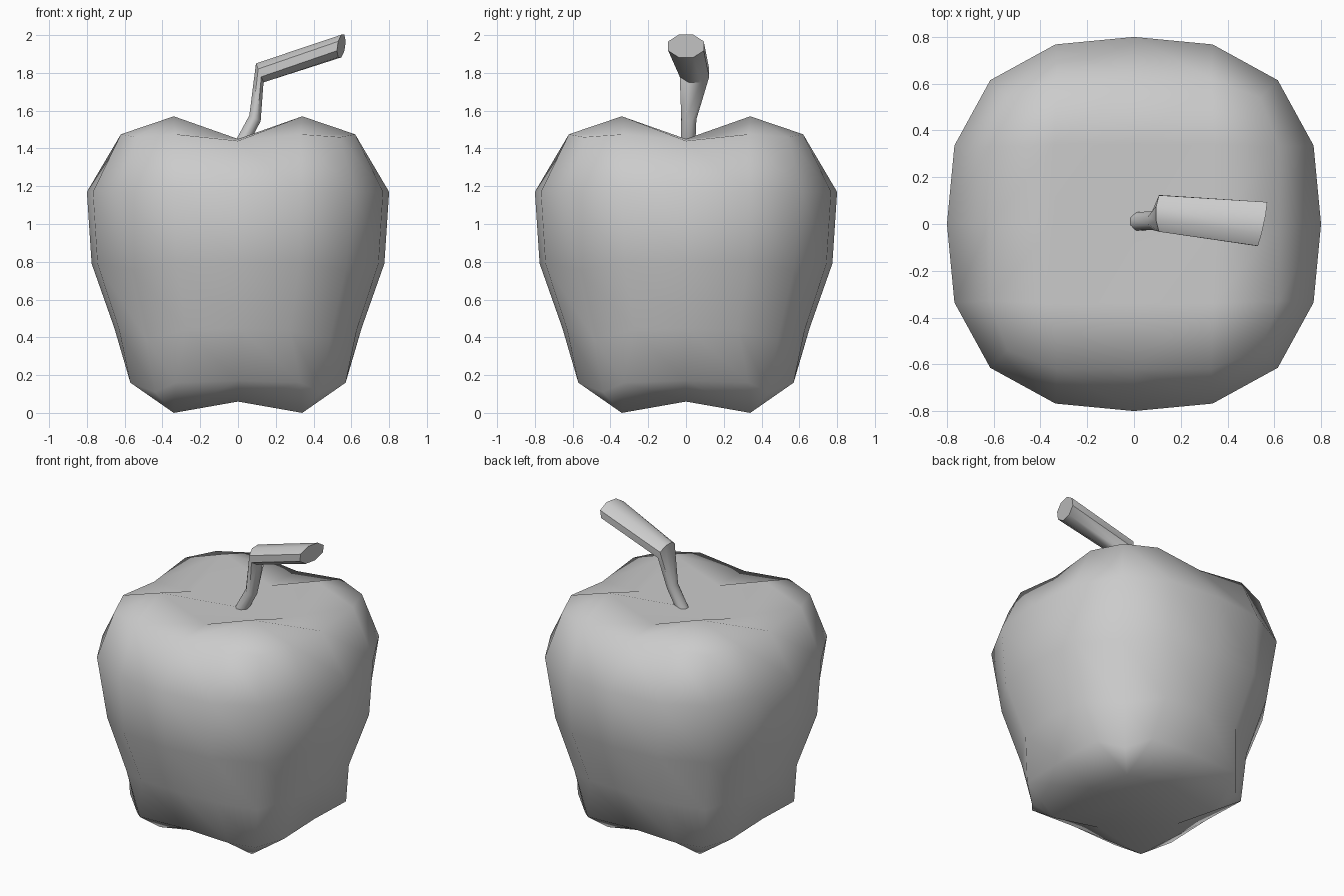
import bpy, bmesh, math
from mathutils import Vector

if "Cube" in bpy.data.objects:
    bpy.data.objects.remove(bpy.data.objects["Cube"])


def finish(bm, name, angle):
    bmesh.ops.recalc_face_normals(bm, faces=bm.faces)
    me = bpy.data.meshes.new(name)
    bm.to_mesh(me)
    bm.free()
    ob = bpy.data.objects.new(name, me)
    bpy.context.collection.objects.link(ob)
    bpy.ops.object.select_all(action='DESELECT')
    ob.select_set(True)
    bpy.context.view_layer.objects.active = ob
    bpy.ops.object.shade_smooth_by_angle(angle=math.radians(angle))
    return ob


# Fruit body: a 4x4 gridded cube reshaped ring by ring
# row: (half width, corner half width, z at middle, z at quarter, z at corner)
ROWS = {
    2: (0.62, 0.54, 1.44, 1.475, 1.46),
    1: (0.80, 0.615, 1.17, 1.17, 1.17),
    0: (0.775, 0.57, 0.79, 0.79, 0.76),
    -1: (0.655, 0.485, 0.45, 0.44, 0.39),
    -2: (0.57, 0.44, 0.17, 0.16, 0.11),
}
# inner points of the top and bottom caps: (spread, z middle, z edge, z lobe)
CAPS = {2: (0.34, 1.435, 1.45, 1.57), -2: (0.34, 0.07, 0.06, 0.0)}


def sign(v):
    return (v > 0) - (v < 0)


def reshape(co):
    i, j, k = (round(c * 2) for c in co)
    a, b = abs(i), abs(j)
    if max(a, b) < 2:
        spread, *heights = CAPS[k]
        return Vector((sign(i) * spread, sign(j) * spread, heights[a + b]))
    w, q, *zs = ROWS[k]
    m = min(a, b)
    major = (w, w * (0.96 if abs(k) < 2 else 1.0), q)[m]
    minor = (0, w * 0.42 if abs(k) < 2 else 0.33, q)[m]
    x, y = (major, minor) if a == 2 else (minor, major)
    return Vector((sign(i) * x, sign(j) * y, zs[m]))


bm = bmesh.new()
bmesh.ops.create_cube(bm, size=2)
bmesh.ops.subdivide_edges(bm, edges=bm.edges[:], cuts=3, use_grid_fill=True)
for v in bm.verts:
    v.co = reshape(v.co)
finish(bm, "fruit_body", 180)

# Stem: bent tube that flares into a flattened tip
# section: centre, sideways half axis, upward half axis
SECTIONS = [
    ((0.00, 0.01, 1.39), (0, 0.038, 0), (-0.035, 0, 0.01)),
    ((0.09, 0.015, 1.56), (0.0, 0.04, 0), (-0.03, 0, 0.015)),
    ((0.115, 0.045, 1.80), (0.0, 0.078, 0), (-0.02, 0, 0.05)),
    ((0.547, 0.0, 1.942), (0.02, 0.094, 0), (0.008, 0, 0.06)),
]
SIDES = 8
bm = bmesh.new()
rings = []
for c, side, up in SECTIONS:
    ring = []
    for n in range(SIDES):
        t = math.tau * (n + 0.5) / SIDES
        s = 1 / math.cos(math.pi / SIDES)
        ring.append(bm.verts.new(Vector(c) + Vector(side) * math.cos(t) * s
                                 + Vector(up) * math.sin(t) * s))
    rings.append(ring)
for r0, r1 in zip(rings, rings[1:]):
    for n in range(SIDES):
        m = (n + 1) % SIDES
        bm.faces.new((r0[n], r0[m], r1[m], r1[n]))
bm.faces.new(rings[0])
bm.faces.new(rings[-1])
finish(bm, "stem", 50)
